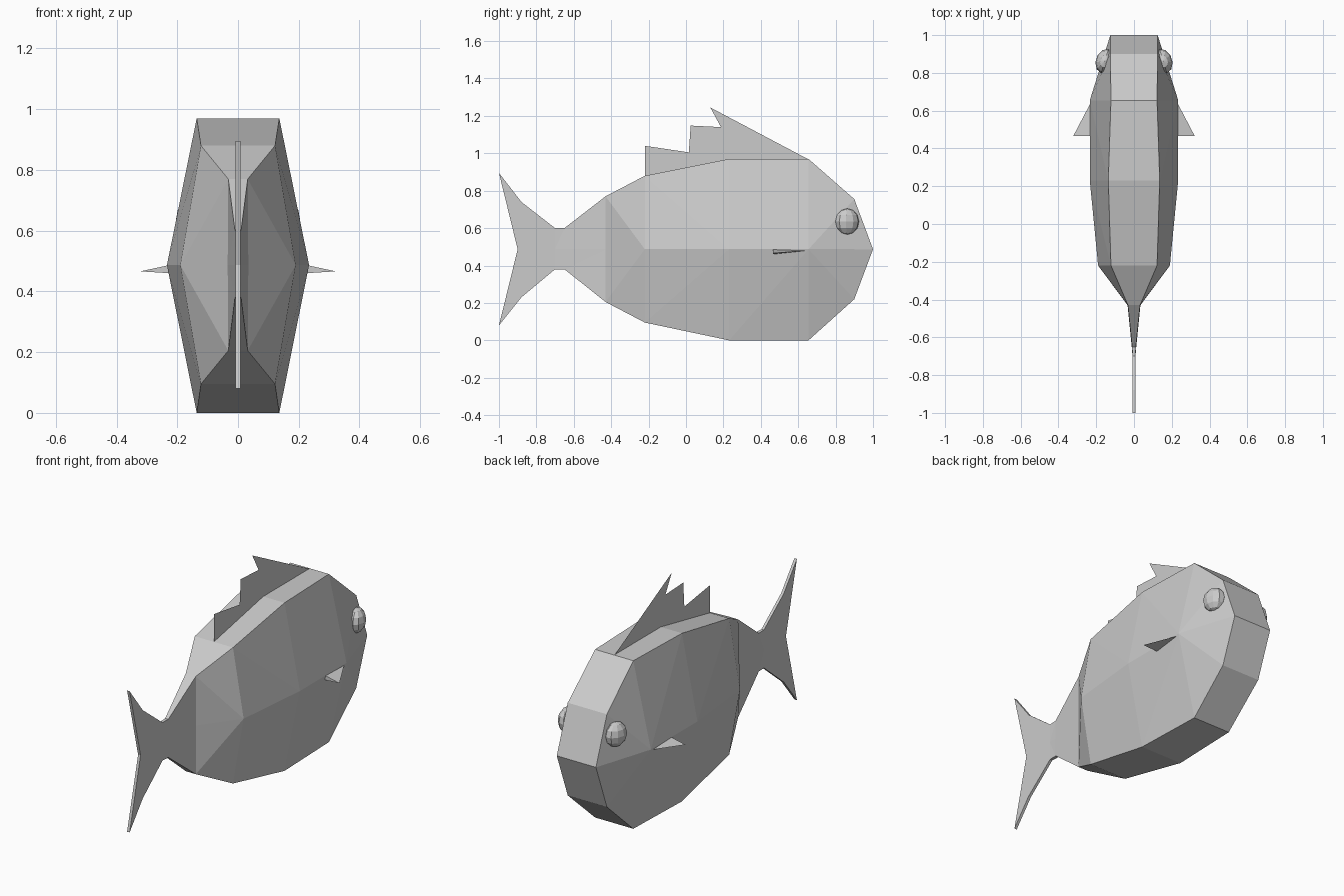
import bpy, bmesh
from math import radians

if "Cube" in bpy.data.objects:
    bpy.data.objects.remove(bpy.data.objects["Cube"])


def add_object(name, bm):
    bmesh.ops.remove_doubles(bm, verts=bm.verts, dist=0.0005)
    bmesh.ops.recalc_face_normals(bm, faces=bm.faces)
    mesh = bpy.data.meshes.new(name)
    bm.to_mesh(mesh)
    bm.free()
    obj = bpy.data.objects.new(name, mesh)
    bpy.context.collection.objects.link(obj)
    return obj


def plate(name, outline, half):
    """Flat part in the YZ plane, extruded across x when half > 0."""
    bm = bmesh.new()
    face = bm.faces.new([bm.verts.new((-half, y, z)) for y, z in outline])
    if half:
        out = bmesh.ops.extrude_face_region(bm, geom=[face])["geom"]
        moved = [v for v in out if isinstance(v, bmesh.types.BMVert)]
        bmesh.ops.translate(bm, vec=(2 * half, 0, 0), verts=moved)
    return add_object(name, bm)


# Body: six-sided sections (y, bottom z, top z, edge half width, middle half width)
MID = 0.487
stations = [
    (-0.70, 0.38, 0.60, 0.008, 0.008),
    (-0.65, 0.38, 0.60, 0.010, 0.012),
    (-0.43, 0.205, 0.77, 0.032, 0.034),
    (-0.22, 0.095, 0.88, 0.122, 0.19),
    (0.23, 0.0, 0.97, 0.136, 0.234),
    (0.655, 0.0, 0.97, 0.122, 0.234),
    (0.90, 0.22, 0.755, 0.125, 0.157),
    (1.00, MID, MID, 0.125, 0.125),
]
bm = bmesh.new()
rings = []
for y, lo, hi, edge, mid in stations:
    section = [(-edge, hi), (edge, hi), (mid, MID), (edge, lo), (-edge, lo), (-mid, MID)]
    rings.append([bm.verts.new((x, y, z)) for x, z in section])
for a, b in zip(rings, rings[1:]):
    for i in range(6):
        j = (i + 1) % 6
        bm.faces.new((a[i], a[j], b[j], b[i]))
bm.faces.new(rings[0])
bmesh.ops.triangulate(bm, faces=[f for f in bm.faces if len(f.verts) == 4])
bmesh.ops.dissolve_degenerate(bm, dist=0.0005, edges=bm.edges)
add_object("body", bm)

# Forked tail fin
plate("tail_fin", [(-0.70, 0.60), (-0.88, 0.74), (-1.0, 0.895), (-0.90, MID),
                   (-1.0, 0.08), (-0.88, 0.23), (-0.70, 0.38)], 0.008)

# Jagged dorsal fin, paper thin
plate("dorsal_fin", [(0.65, 0.97), (0.13, 1.245), (0.187, 1.14), (0.025, 1.148),
                     (0.015, 1.005), (-0.22, 1.04), (-0.22, 0.88)], 0)

for side, label in ((1, "right"), (-1, "left")):
    # Pectoral fin: slim wedge with its point forward
    bm = bmesh.new()
    corners = [(0.225, 0.65, 0.48), (0.225, 0.465, 0.487),
               (0.225, 0.465, 0.46), (0.322, 0.465, 0.466)]
    v = [bm.verts.new((side * x, y, z)) for x, y, z in corners]
    for tri in ((0, 1, 2), (0, 1, 3), (0, 2, 3), (1, 2, 3)):
        bm.faces.new([v[i] for i in tri])
    add_object(label + "_pectoral_fin", bm)

    # Eye: low-poly flattened ball turned along the cheek
    bm = bmesh.new()
    bmesh.ops.create_uvsphere(bm, u_segments=10, v_segments=6, radius=1)
    eye = add_object(label + "_eye", bm)
    eye.scale = (0.048, 0.066, 0.07)
    eye.location = (side * 0.155, 0.862, 0.635)
    eye.rotation_euler = (0, 0, side * radians(17))
